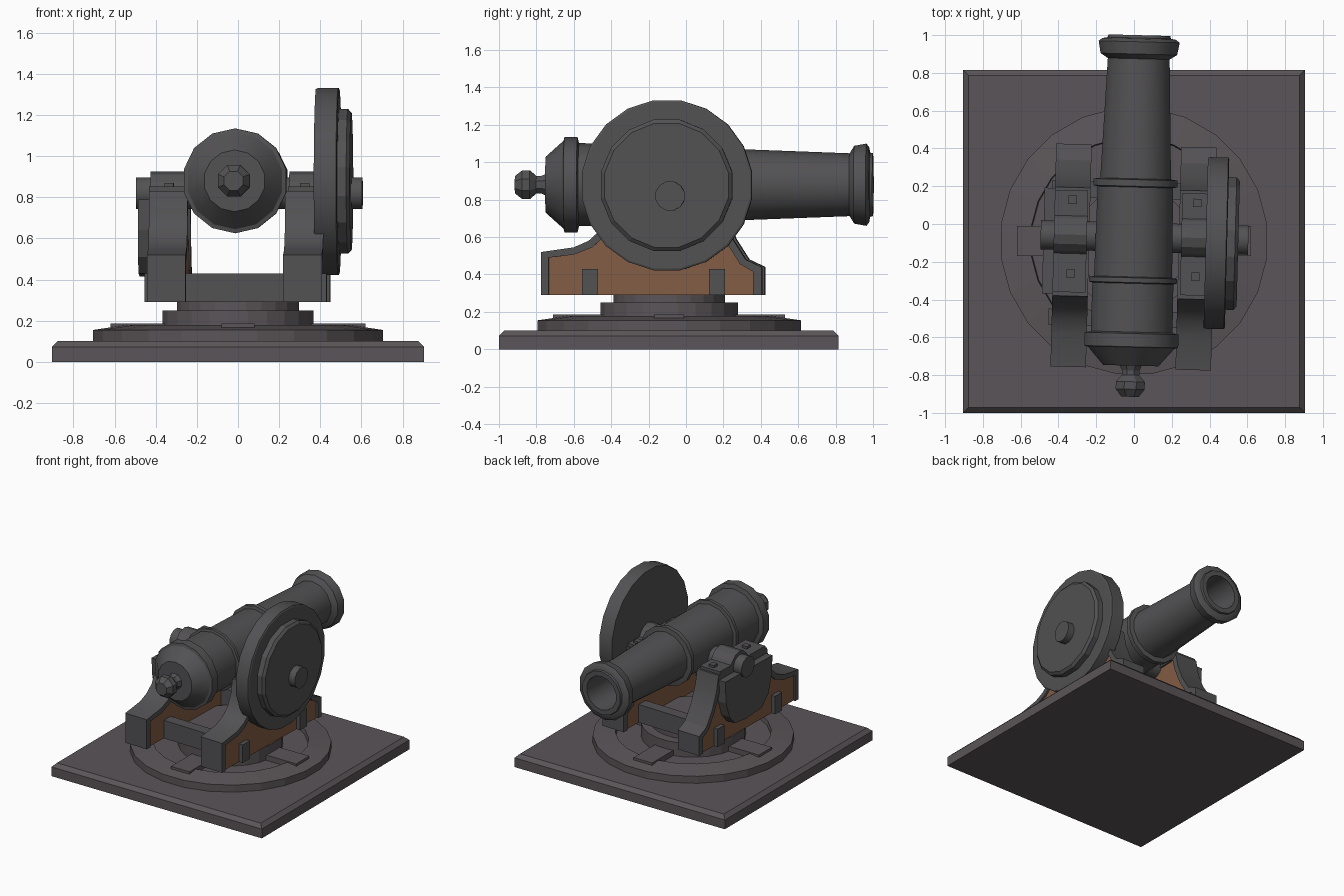
import bpy, bmesh, math
from mathutils import Matrix, Vector

if "Cube" in bpy.data.objects:
    bpy.data.objects.remove(bpy.data.objects["Cube"])

def material(name, rgb):
    m = bpy.data.materials.new(name)
    m.diffuse_color = (*rgb, 1)
    m.use_nodes = True
    m.node_tree.nodes["Principled BSDF"].inputs["Base Color"].default_value = m.diffuse_color
    return m

STONE = material("base_grey", (0.104, 0.091, 0.098))
IRON = material("iron_grey", (0.086, 0.083, 0.087))
WOOD = material("brown_wood", (0.225, 0.108, 0.058))

PIVOT = Vector((0, -0.09, 0))
# the gun and carriage are turned slightly on the base
TURN = Matrix.Translation(PIVOT) @ Matrix.Rotation(-0.026, 4, 'Z') @ Matrix.Translation(-PIVOT)

def finish(name, bm, mat, turned=True, smooth=None):
    bmesh.ops.recalc_face_normals(bm, faces=bm.faces)
    if turned:
        bm.transform(TURN)
    me = bpy.data.meshes.new(name)
    bm.to_mesh(me)
    bm.free()
    me.materials.append(mat)
    ob = bpy.data.objects.new(name, me)
    bpy.context.collection.objects.link(ob)
    if smooth:
        bpy.context.view_layer.objects.active = ob
        ob.select_set(True)
        bpy.ops.object.shade_smooth_by_angle(angle=math.radians(smooth))
        ob.select_set(False)
    return ob

def lathe(name, profile, n, axis, origin, mat, turned=True, smooth=None):
    """Revolve (radius, distance) points about an axis; radius 0 closes to a point."""
    bm = bmesh.new()
    rings = []
    for r, t in profile:
        ring = []
        for i in range(1 if r == 0 else n):
            a = 2 * math.pi * (i + 0.5) / n
            c, s = r * math.cos(a), r * math.sin(a)
            co = {'X': (t, c, s), 'Y': (c, t, s), 'Z': (c, s, t)}[axis]
            ring.append(bm.verts.new(Vector(co) + Vector(origin)))
        rings.append(ring)
    for a, b in zip(rings, rings[1:]):
        for i in range(n):
            j = (i + 1) % n
            if len(a) == 1:
                bm.faces.new((a[0], b[i], b[j]))
            elif len(b) == 1:
                bm.faces.new((a[i], a[j], b[0]))
            else:
                bm.faces.new((a[i], a[j], b[j], b[i]))
    for ring in (rings[0], rings[-1]):
        if len(ring) > 1:
            bm.faces.new(ring)
    return finish(name, bm, mat, turned, smooth)

def prism(name, outline, x0, x1, mat, smooth=None):
    """Extrude a (y, z) outline from x0 to x1."""
    bm = bmesh.new()
    a = [bm.verts.new((x0, y, z)) for y, z in outline]
    b = [bm.verts.new((x1, y, z)) for y, z in outline]
    bm.faces.new(a)
    bm.faces.new(b)
    for i in range(len(a)):
        j = (i + 1) % len(a)
        bm.faces.new((a[i], a[j], b[j], b[i]))
    return finish(name, bm, mat, True, smooth)

def box(name, lo, hi, mat, turned=True, chamfer=0):
    bm = bmesh.new()
    bmesh.ops.create_cube(bm, size=1)
    for v in bm.verts:
        v.co = Vector([l + (h - l) * (c + 0.5) for l, h, c in zip(lo, hi, v.co)])
    if chamfer:
        top = [e for e in bm.edges if all(v.co.z > hi[2] - 1e-4 for v in e.verts)]
        bmesh.ops.bevel(bm, geom=top, offset=chamfer, segments=1, affect='EDGES')
    return finish(name, bm, mat, turned)

# square base plate
box("base_plate", (-0.905, -1, 0), (0.905, 0.815, 0.1), STONE, False, 0.028)

# turntable ring, pads and pedestal
C = (0, -0.09, 0)
lathe("turntable_ring", [(0.71, 0.09), (0.71, 0.155), (0.55, 0.178), (0.545, 0.145), (0, 0.145)],
      24, 'Z', C, STONE, False)
for k in range(4):
    pad = box("turntable_pad", (0.3, -0.08, 0.13), (0.62, 0.08, 0.186), STONE, False)
    pad.data.transform(Matrix.Translation(PIVOT) @ Matrix.Rotation(k * math.pi / 2, 4, 'Z'))
lathe("pedestal", [(0.37, 0.13), (0.37, 0.25), (0.30, 0.25), (0.30, 0.31)], 24, 'Z', C, STONE, False)

# carriage cheeks: wooden core with an iron strap along the edge
OUTER = [(-0.765, 0.29), (-0.765, 0.52), (-0.59, 0.545), (-0.51, 0.58), (-0.45, 0.635),
         (-0.41, 0.72), (-0.39, 0.83), (0.185, 0.83), (0.21, 0.71), (0.26, 0.59),
         (0.33, 0.48), (0.415, 0.44), (0.415, 0.29)]
INNER = [(-0.723, 0.29), (-0.723, 0.49), (-0.585, 0.507), (-0.49, 0.545), (-0.42, 0.61),
         (-0.375, 0.71), (-0.352, 0.79), (0.147, 0.79), (0.172, 0.70), (0.228, 0.57),
         (0.30, 0.455), (0.37, 0.415), (0.37, 0.29)]
for s in (-1, 1):
    side = "left" if s < 0 else "right"
    prism(side + "_cheek_wood", INNER, s * 0.25, s * 0.41, WOOD)
    prism(side + "_cheek_strap", OUTER + INNER[::-1], s * 0.237, s * 0.425, IRON, 30)
    # trunnion cap with hump and bolts
    hump = [(-0.065 + 0.1 * math.cos(a), 0.825 + 0.1 * math.sin(a))
            for a in [math.pi * i / 6 for i in range(7)]]
    prism(side + "_trunnion_cap", [(0.17, 0.82), (0.17, 0.852), (0.035, 0.852)] + hump[1:-1]
          + [(-0.165, 0.852), (-0.37, 0.852), (-0.37, 0.82)], s * 0.25, s * 0.425, IRON)
    for y in (0.12, -0.27):
        box(side + "_cap_bolt", (s * 0.33 - 0.022, y - 0.022, 0.84),
            (s * 0.33 + 0.022, y + 0.022, 0.87), IRON)

# shield plate on the free side
prism("side_plate", [(0.18, 0.79), (0.17, 0.62), (0.13, 0.50), (0.07, 0.43), (-0.06, 0.415),
                     (-0.25, 0.43), (-0.33, 0.51), (-0.37, 0.64), (-0.38, 0.79)],
      -0.48, -0.40, IRON)

# cross beams through the cheeks
for y in (-0.545, 0.135):
    box("cross_beam", (-0.442, y, 0.29), (0.442, y + 0.085, 0.43), IRON)

# barrel, revolved from knob to bore
lathe("barrel", [(0.15, -0.75), (0.235, -0.655), (0.255, -0.65), (0.255, -0.58), (0.222, -0.572),
                 (0.220, -0.315), (0.238, -0.31), (0.238, -0.285), (0.212, -0.28), (0.205, 0.195),
                 (0.228, 0.2), (0.228, 0.235), (0.192, 0.24), (0.168, 0.875), (0.208, 0.90),
                 (0.22, 0.965), (0.20, 0.98), (0.172, 0.985), (0.168, 1.0), (0.13, 1.0),
                 (0.12, 0.45), (0, 0.45)],
      14, 'Y', (0, 0, 0.88), IRON, smooth=28)
lathe("breech_knob", [(0, -0.915), (0.05, -0.915), (0.083, -0.875), (0.083, -0.835), (0.05, -0.80),
                      (0.05, -0.775), (0.065, -0.745)], 8, 'Y', (0, 0, 0.88), IRON)

# trunnion and big side wheel
lathe("trunnion", [(0.08, -0.495), (0.08, 0.605)], 12, 'X', (0, -0.07, 0.82), IRON, smooth=35)
W = (0, -0.09, 0.877)
lathe("wheel_rim", [(0.455, 0.38), (0.46, 0.39), (0.46, 0.488), (0.45, 0.493)], 20, 'X', W, IRON, smooth=25)
lathe("wheel_disc", [(0.358, 0.48), (0.358, 0.535), (0.338, 0.552)], 16, 'X', W, IRON)
